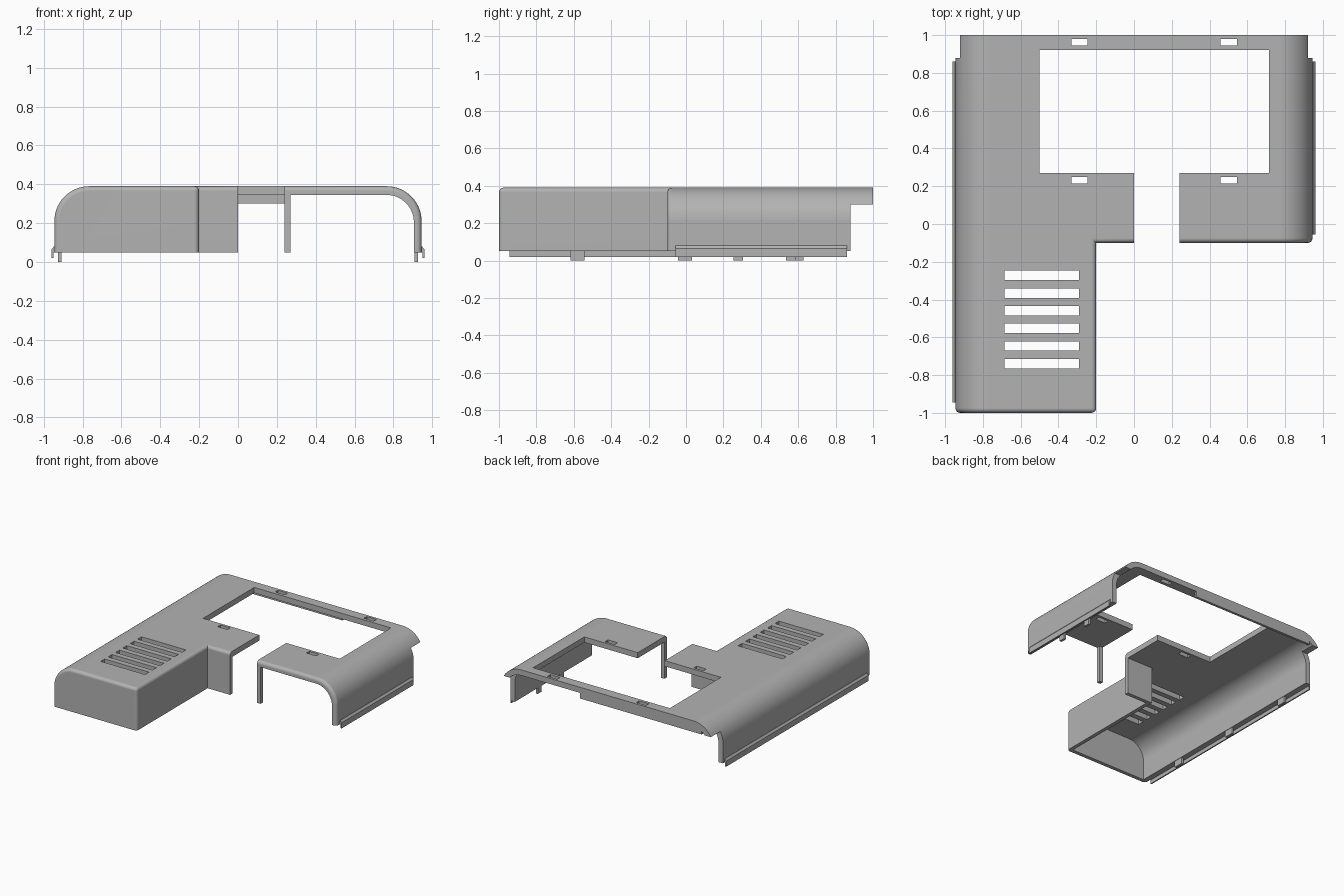
import bpy, bmesh, math

if "Cube" in bpy.data.objects:
    bpy.data.objects.remove(bpy.data.objects["Cube"], do_unlink=True)

grey = bpy.data.materials.new("plain_grey")
grey.use_nodes = True
colour = (0.45, 0.45, 0.45, 1)
grey.diffuse_color = colour
for node in grey.node_tree.nodes:
    if node.type == 'BSDF_PRINCIPLED':
        node.inputs["Base Color"].default_value = colour


def prism(name, points, axis, lo, hi):
    """Extrude a 2D outline (xz along Y, or xy along Z) from lo to hi."""
    place = (lambda a, b: (a, lo, b)) if axis == 'Y' else (lambda a, b: (a, b, lo))
    step = (0, hi - lo, 0) if axis == 'Y' else (0, 0, hi - lo)
    bm = bmesh.new()
    face = bm.faces.new([bm.verts.new(place(a, b)) for a, b in points])
    ext = bmesh.ops.extrude_face_region(bm, geom=[face])
    moved = [g for g in ext["geom"] if isinstance(g, bmesh.types.BMVert)]
    bmesh.ops.translate(bm, verts=moved, vec=step)
    bmesh.ops.recalc_face_normals(bm, faces=bm.faces)
    mesh = bpy.data.meshes.new(name)
    bm.to_mesh(mesh)
    bm.free()
    mesh.materials.append(grey)
    obj = bpy.data.objects.new(name, mesh)
    bpy.context.collection.objects.link(obj)
    return obj


def box(name, x0, x1, y0, y1, z0, z1):
    return prism(name, [(x0, y0), (x1, y0), (x1, y1), (x0, y1)], 'Z', z0, z1)


def activate(obj):
    bpy.ops.object.select_all(action='DESELECT')
    obj.select_set(True)
    bpy.context.view_layer.objects.active = obj


def combine(obj, tool, operation='DIFFERENCE'):
    mod = obj.modifiers.new("boolean", 'BOOLEAN')
    mod.operation, mod.solver, mod.object = operation, 'EXACT', tool
    activate(obj)
    bpy.ops.object.modifier_apply(modifier=mod.name)
    bpy.data.objects.remove(tool, do_unlink=True)


def arch(half, top, radius, bottom, steps=14):
    """Cross-section with two rounded shoulders."""
    arc = [(half - radius + radius * math.cos(i * math.pi / 2 / steps),
            top - radius + radius * math.sin(i * math.pi / 2 / steps))
           for i in range(steps + 1)]
    right = [(half, bottom)] + arc
    return right + [(-x, z) for x, z in reversed(right)]


# Outer body, L-shaped in plan
cover = prism("cover_shell", arch(0.945, 0.39, 0.18, 0.05), 'Y', -1, 1)
combine(cover, box("front_cut", -0.2, 2, -2, -0.1, -1, 1))

# Rounded front and step edges
bm = bmesh.new()
bm.from_mesh(cover.data)
rounded = [e for e in bm.edges
           if len(e.link_faces) == 2 and e.is_convex and e.calc_face_angle() > 0.8
           and max(v.co.z for v in e.verts) > 0.06
           and max(v.co.y for v in e.verts) < -0.05]
bmesh.ops.bevel(bm, geom=rounded, offset=0.025, offset_type='OFFSET',
                segments=4, profile=0.5, affect='EDGES', clamp_overlap=True)
bm.to_mesh(cover.data)
bm.free()

# Hollow inside, leaving front walls and a thin post
cavity = prism("cavity", arch(0.905, 0.345, 0.14, -0.2), 'Y', -1.5, 1.5)
plan = [(-2, -0.97), (-0.23, -0.97), (-0.23, -0.07), (0.27, -0.07),
        (0.27, -0.3), (2, -0.3), (2, 2), (-2, 2)]
combine(cavity, prism("cavity_plan", plan, 'Z', -1, 1), 'INTERSECT')
combine(cover, cavity)

# Window with its front gap, and the raised rear edge
window = [(-0.5, 0.27), (0, 0.27), (0, -0.3), (0.24, -0.3),
          (0.24, 0.27), (0.715, 0.27), (0.715, 0.92), (-0.5, 0.92)]
combine(cover, prism("window_cut", window, 'Z', -1, 1))
combine(cover, box("rear_cut", -2, 2, 0.88, 2, -1, 0.30))

# Vents and latch slots
for i in range(6):
    y = -0.272 - i * 0.0935
    combine(cover, box("vent_cut", -0.685, -0.29, y - 0.025, y + 0.025, 0.2, 1))
for x in (-0.288, 0.502):
    for y in (0.232, 0.962):
        combine(cover, box("slot_cut", x - 0.043, x + 0.043, y - 0.018, y + 0.018, 0.2, 1))

activate(cover)
bpy.ops.object.shade_smooth_by_angle(angle=math.radians(30))
normals = cover.modifiers.new("weighted_normals", 'WEIGHTED_NORMAL')
normals.keep_sharp = True

# Lip under the rear rim
box("rear_lip", -0.84, 0.24, 0.98, 1.0, 0.30, 0.355)

# Side rails and hanging tabs
rail = [(0.94, 0.08), (0.947, 0.08), (0.96, 0.065), (0.96, 0.02),
        (0.95, 0.02), (0.95, 0.05), (0.94, 0.05)]
sides = (("right", -1, -0.945, (-0.58, -0.005, 0.59)),
         ("left", 1, -0.055, (0.28, 0.56)))
for side, s, start, tabs in sides:
    prism(side + "_rail", [(s * x, z) for x, z in rail], 'Y', start, 0.86)
    for i, y in enumerate(tabs):
        half = 0.038 if s < 0 else 0.025
        x0, x1 = sorted((s * 0.908, s * 0.926))
        box(f"{side}_tab_{i + 1}", x0, x1, y - half, y + half, 0, 0.06)
